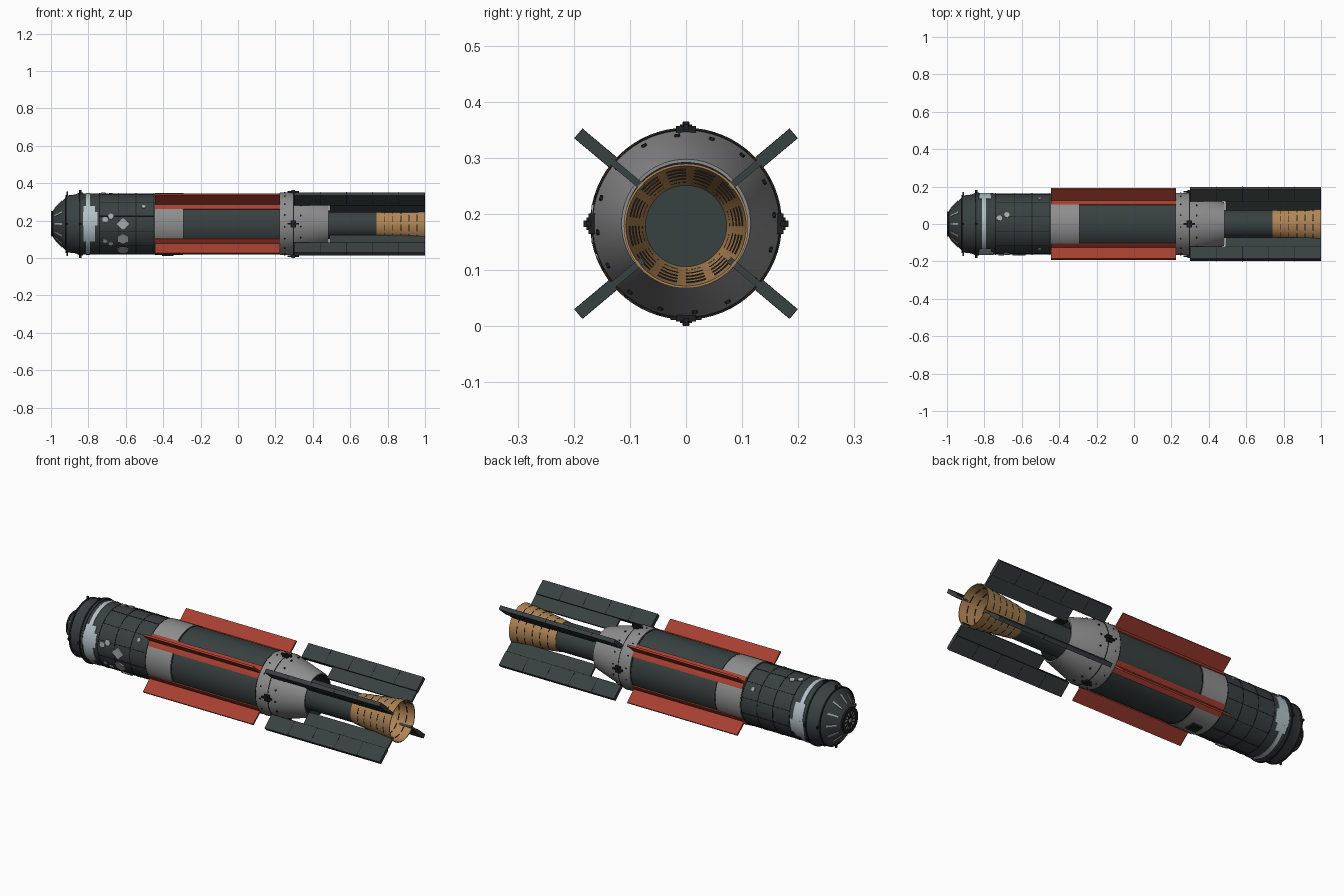
import bpy, bmesh, math
from mathutils import Matrix, Vector

if "Cube" in bpy.data.objects:
    bpy.data.objects.remove(bpy.data.objects["Cube"], do_unlink=True)

ZC = 0.1825      # height of the long axis
TAU = 2 * math.pi
FIN_ANGLES = [math.radians(a) for a in (40, 140, 220, 320)]


def material(name, colour):
    m = bpy.data.materials.new(name)
    m.use_nodes = True
    rgba = (*colour, 1)
    m.diffuse_color = rgba
    m.node_tree.nodes["Principled BSDF"].inputs["Base Color"].default_value = rgba
    return m


DARK = material("dark green grey", (0.04, 0.053, 0.052))
BLACK = material("near black", (0.012, 0.014, 0.014))
GREY = material("mid grey", (0.27, 0.27, 0.27))
WHITE = material("pale blue grey", (0.45, 0.53, 0.57))
PLATE = material("light grey", (0.38, 0.4, 0.4))
RED = material("brick red", (0.38, 0.05, 0.03))
GOLD = material("copper gold", (0.43, 0.23, 0.09))


def finish(name, bm, mat, smooth=True):
    bmesh.ops.remove_doubles(bm, verts=bm.verts, dist=1e-6)
    bmesh.ops.recalc_face_normals(bm, faces=bm.faces)
    mesh = bpy.data.meshes.new(name)
    bm.to_mesh(mesh)
    bm.free()
    mesh.materials.append(mat)
    ob = bpy.data.objects.new(name, mesh)
    bpy.context.collection.objects.link(ob)
    if smooth:
        bpy.ops.object.select_all(action="DESELECT")
        ob.select_set(True)
        bpy.context.view_layer.objects.active = ob
        bpy.ops.object.shade_smooth_by_angle(angle=math.radians(30))
    return ob


def lathe(name, profile, mat, start=0, end=TAU, segs=64, closed=False, zc=ZC):
    """Revolve (x, radius) points about the long axis."""
    bm = bmesh.new()
    full = end - start > TAU - 1e-4
    rows = []
    for i in range(segs + 1):
        a = start + (end - start) * i / segs
        rows.append([bm.verts.new((x, r * math.cos(a), zc + r * math.sin(a)))
                     for x, r in profile])
    n = len(profile)
    for p, q in zip(rows, rows[1:]):
        for j in range(n if closed else n - 1):
            k = (j + 1) % n
            bm.faces.new((p[j], p[k], q[k], q[j]))
    if closed and not full:
        bm.faces.new(rows[0])
        bm.faces.new(rows[-1])
    bmesh.ops.remove_doubles(bm, verts=bm.verts, dist=1e-6)
    bmesh.ops.dissolve_degenerate(bm, edges=bm.edges, dist=1e-6)
    return finish(name, bm, mat)


def band(name, x0, x1, r, mat, start=0, end=TAU, depth=0.006, segs=64, zc=ZC):
    return lathe(name, [(x0, r - depth), (x0, r), (x1, r), (x1, r - depth)],
                 mat, start, end, segs, True, zc)


def radial_boxes(name, boxes, angle, mat):
    """Boxes (x0, x1, r0, r1, thickness) standing out from the axis at an angle."""
    bm = bmesh.new()
    turn = Matrix.Translation((0, 0, ZC)) @ Matrix.Rotation(angle, 4, "X")
    for x0, x1, r0, r1, t in boxes:
        m = (turn @ Matrix.Translation(((x0 + x1) / 2, (r0 + r1) / 2, 0))
             @ Matrix.Diagonal((x1 - x0, r1 - r0, t, 1)))
        bmesh.ops.create_cube(bm, size=1, matrix=m)
    return finish(name, bm, mat, False)


def disc(name, x, angle, radius, sides, mat, surface=0.165, height=0.006, tilt=0):
    """Thin plate lying on the hull, facing outwards."""
    bm = bmesh.new()
    out = Vector((0, math.cos(angle), math.sin(angle)))
    m = (Matrix.Translation(Vector((x, 0, ZC)) + out * surface)
         @ out.to_track_quat("Z", "Y").to_matrix().to_4x4()
         @ Matrix.Rotation(tilt, 4, "Z"))
    bmesh.ops.create_cone(bm, cap_ends=True, segments=sides, radius1=radius,
                          radius2=radius, depth=height, matrix=m)
    return finish(name, bm, mat, False)


# Hull, nose and docking end
lathe("hull", [(-0.85, 0), (-0.85, 0.163), (0.23, 0.163), (0.23, 0)], DARK)
lathe("nose", [(-0.995, 0), (-0.995, 0.06), (-0.985, 0.077), (-0.925, 0.138),
               (-0.915, 0.152), (-0.87, 0.157), (-0.845, 0.168),
               (-0.83, 0.168), (-0.83, 0.15)], DARK)
band("docking_ring", -1.0, -0.985, 0.068, BLACK, depth=0.022)
lathe("docking_plate", [(-0.998, 0), (-0.998, 0.045), (-0.99, 0.045)], PLATE)
for i in range(12):
    a = TAU * i / 12
    radial_boxes("docking_petal", [(-1.0, -0.992, 0.012, 0.056, 0.007)], a, BLACK)
    # Pale struts lying along the nose cone
    lathe("nose_strut", [(-0.98, 0.08), (-0.98, 0.087), (-0.94, 0.128), (-0.94, 0.12)],
          PLATE, a - 0.04, a + 0.04, 2, True)
for x, r in ((-0.918, 0.155), (-0.845, 0.171)):
    band("nose_rim", x - 0.004, x + 0.004, r, BLACK)
for i in range(4):
    a = i * TAU / 4
    radial_boxes("nose_lug", [(-0.85, -0.838, 0.16, 0.181, 0.012),
                              (-0.918, -0.91, 0.14, 0.172, 0.01)], a, BLACK)

# Pale stripe with wide side patches
band("pale_stripe", -0.812, -0.79, 0.1655, WHITE)
for side in (0, math.pi):
    band("pale_patch", -0.825, -0.765, 0.1662, WHITE, side - 0.62, side + 0.6, segs=16)
    band("pale_patch_foot", -0.83, -0.75, 0.1664, WHITE, side - 0.4, side + 0.05, segs=12)

# Grey equipment band and hull seams
band("grey_band", -0.445, -0.295, 0.1655, GREY)
for x in (-0.74, -0.64, -0.545, -0.45, -0.29, 0.22):
    band("hull_seam", x - 0.002, x + 0.002, 0.1645, BLACK)
for i in range(12):
    radial_boxes("long_seam", [(-0.74, -0.45, 0.155, 0.1645, 0.003)], TAU * (i + 0.5) / 12, BLACK)

# Hatches and sensor plates on the forward hull: x, angle in degrees, radius, sides
for x, deg, r, sides in ((-0.71, 172, 0.015, 12), (-0.68, 166, 0.015, 12),
                         (-0.615, 180, 0.034, 4), (-0.615, 209, 0.031, 6),
                         (-0.615, 238, 0.031, 8), (-0.71, 213, 0.012, 8),
                         (-0.68, 219, 0.013, 8), (-0.505, 146, 0.01, 8),
                         (-0.72, 79, 0.015, 12), (-0.68, 73, 0.015, 12),
                         (-0.505, 34, 0.01, 8)):
    disc("hull_plate", x, math.radians(deg), r, sides, PLATE,
         tilt=math.pi / 8 if sides == 8 else 0)

# Red side panels with flanges along the hull
for a in FIN_ANGLES:
    radial_boxes("red_panel", [(-0.445, 0.225, 0.16, 0.246, 0.01)], a, RED)
    band("red_flange", -0.445, 0.225, 0.169, RED, a - 0.2, a + 0.2, segs=10)

# Tapered rear skirt, hollow at the back
lathe("rear_skirt", [(0.225, 0.155), (0.225, 0.167), (0.297, 0.167), (0.485, 0.115),
                     (0.485, 0.11), (0.42, 0.125), (0.42, 0)], GREY)
band("skirt_liner", 0.41, 0.484, 0.111, BLACK, depth=0.004)
lathe("skirt_bulkhead", [(0.43, 0.12), (0.43, 0)], BLACK)
band("skirt_seam", 0.295, 0.299, 0.168, BLACK)
for i in range(16):
    a = TAU * (i + 0.25) / 16
    disc("skirt_bolt", 0.335, a, 0.005, 6, BLACK, 0.158)
    disc("skirt_bolt", 0.25, a, 0.004, 6, BLACK, 0.167)

# Thruster clusters on the skirt
for i in range(4):
    a = i * TAU / 4
    radial_boxes("thruster_cluster", [(0.28, 0.31, 0.155, 0.174, 0.036),
                                      (0.286, 0.304, 0.165, 0.1825, 0.011),
                                      (0.29, 0.3, 0.166, 0.177, 0.022),
                                      (0.265, 0.325, 0.168, 0.177, 0.009)], a, BLACK)
radial_boxes("belly_unit", [(-0.405, -0.345, 0.155, 0.172, 0.055)], -TAU / 4, BLACK)

# Engine tube and bell
EZ = ZC - 0.004
lathe("engine_tube", [(0.4, 0.076), (0.75, 0.076), (0.75, 0)], DARK, zc=EZ)
lathe("engine_bell", [(0.74, 0.07), (0.74, 0.079), (0.86, 0.094), (1.0, 0.111),
                      (1.0, 0.107), (0.86, 0.089), (0.752, 0.073)], GOLD, closed=True, zc=EZ)
for i in range(1, 6):
    x = 0.74 + 0.043 * i
    r = 0.079 + 0.123 * (x - 0.74)
    for j in range(12):
        a = TAU * j / 12
        band("bell_rib", x, x + 0.004, r + 0.0015, BLACK, a, a + 0.36, 0.008, 6, EZ)

# Rear fins: thick outer slab, thin inner web, dark seams
for a in FIN_ANGLES:
    radial_boxes("rear_fin", [(0.3, 1.0, 0.17, 0.25, 0.022),
                              (0.49, 1.0, 0.1, 0.175, 0.012)], a, DARK)
    seams = [(0.3 + 0.14 * i - 0.0015, 0.3 + 0.14 * i + 0.0015, 0.169, 0.2505, 0.0228)
             for i in range(1, 5)]
    radial_boxes("fin_seam", seams + [(0.3, 0.999, 0.168, 0.171, 0.0226)], a, BLACK)
